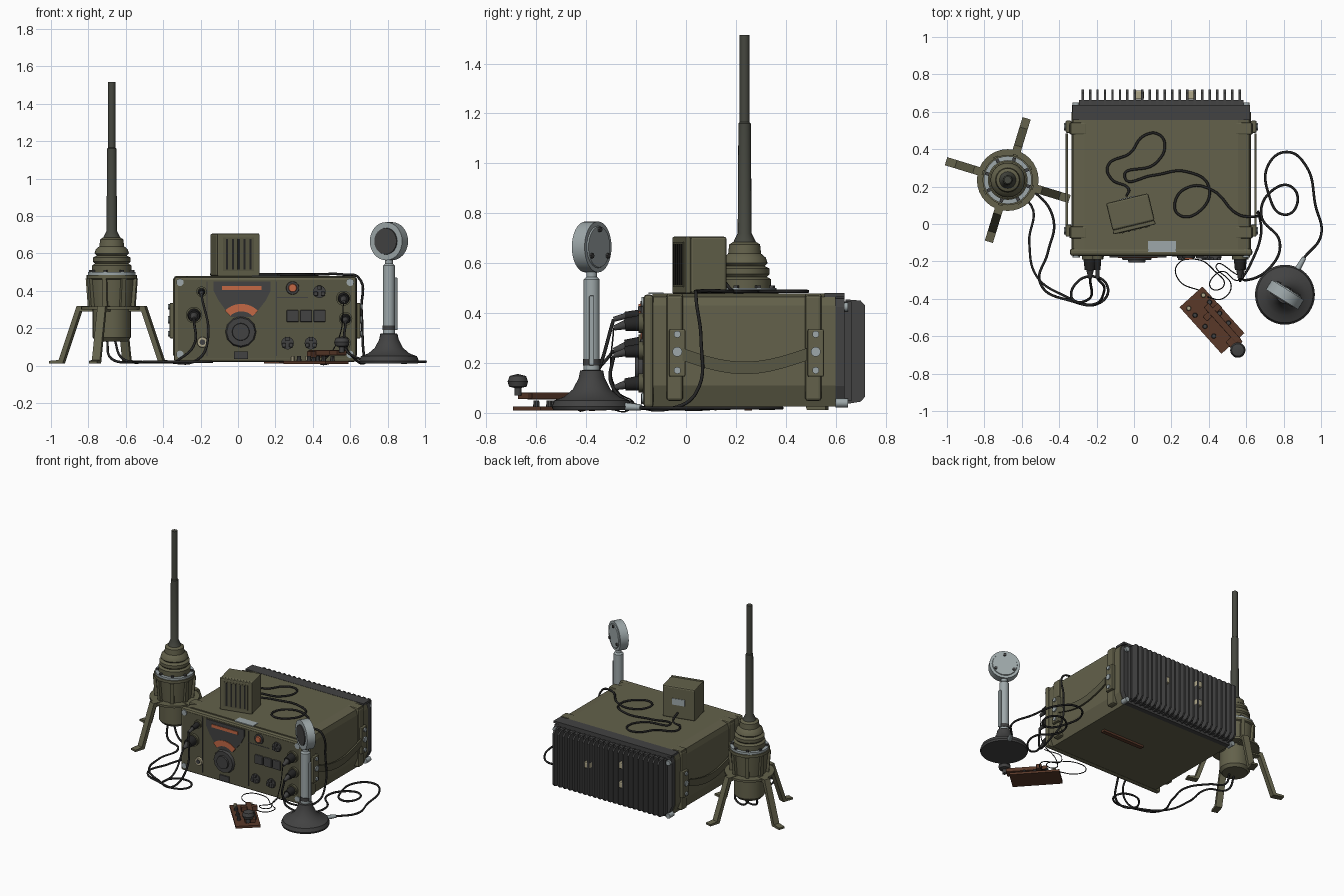
import bpy, bmesh
from math import sin, cos, radians, pi
from mathutils import Matrix, Vector

cube = bpy.data.objects.get("Cube")
if cube:
    bpy.data.objects.remove(cube)


def material(name, *rgb):
    m = bpy.data.materials.new(name)
    m.use_nodes = True
    m.diffuse_color = (*rgb, 1)
    m.node_tree.nodes["Principled BSDF"].inputs["Base Color"].default_value = (*rgb, 1)
    return m


olive = material("olive paint", .125, .12, .07)
panel = material("panel olive", .098, .095, .056)
dark = material("dark grey", .055, .055, .055)
rod = material("rod green grey", .06, .063, .05)
pale = material("pale blue grey", .34, .39, .40)
orange = material("orange glow", .55, .14, .06)
wood = material("brown wood", .10, .04, .022)
black = material("black rubber", .018, .018, .018)
brass = material("pale brass", .42, .38, .25)


def finish(name, bm, mat, mtx=None, smooth=False):
    bmesh.ops.recalc_face_normals(bm, faces=bm.faces)
    me = bpy.data.meshes.new(name)
    bm.to_mesh(me)
    bm.free()
    ob = bpy.data.objects.new(name, me)
    me.materials.append(mat)
    bpy.context.collection.objects.link(ob)
    if mtx is not None:
        ob.matrix_world = mtx
    if smooth:
        bpy.ops.object.select_all(action='DESELECT')
        ob.select_set(True)
        bpy.context.view_layer.objects.active = ob
        bpy.ops.object.shade_smooth_by_angle(angle=radians(35))
    return ob


def box(name, loc, size, mat, bevel=0, base=Matrix()):
    bm = bmesh.new()
    bmesh.ops.create_cube(bm, size=1)
    bmesh.ops.scale(bm, vec=size, verts=bm.verts)
    if bevel:
        bmesh.ops.bevel(bm, geom=bm.edges[:], offset=bevel, segments=2, profile=.5, affect='EDGES')
    return finish(name, bm, mat, base @ Matrix.Translation(loc))


def rod_between(name, a, b, r0, r1, mat, sides=20):
    a, b = Vector(a), Vector(b)
    bm = bmesh.new()
    bmesh.ops.create_cone(bm, cap_ends=True, segments=sides, radius1=r0, radius2=r1, depth=(b - a).length)
    q = (b - a).to_track_quat('Z', 'Y').to_matrix().to_4x4()
    return finish(name, bm, mat, Matrix.Translation((a + b) / 2) @ q, sides > 8)


def prism(name, pts, depth, mat, mtx):
    """Polygon in local XZ, extruded along local Y about the origin."""
    bm = bmesh.new()
    f = bm.faces.new([bm.verts.new((x, -depth / 2, z)) for x, z in pts])
    ext = bmesh.ops.extrude_face_region(bm, geom=[f])
    bmesh.ops.translate(bm, vec=(0, depth, 0), verts=[v for v in ext['geom'] if isinstance(v, bmesh.types.BMVert)])
    return finish(name, bm, mat, mtx)


def lathe(name, profile, loc, mat, steps=32):
    bm = bmesh.new()
    vs = [bm.verts.new((r, 0, z)) for r, z in profile]
    es = [bm.edges.new(p) for p in zip(vs, vs[1:])]
    bmesh.ops.spin(bm, geom=vs + es, cent=(0, 0, 0), axis=(0, 0, 1), angle=2 * pi, steps=steps, use_duplicate=False)
    bmesh.ops.remove_doubles(bm, verts=bm.verts, dist=.0005)
    return finish(name, bm, mat, Matrix.Translation(loc), True)


def cable(name, pts, r=.007):
    cu = bpy.data.curves.new(name, 'CURVE')
    cu.dimensions = '3D'
    cu.bevel_depth, cu.bevel_resolution, cu.resolution_u = r, 1, 8
    sp = cu.splines.new('BEZIER')
    sp.bezier_points.add(len(pts) - 1)
    for bp, p in zip(sp.bezier_points, pts):
        bp.co = p
        bp.handle_left_type = bp.handle_right_type = 'AUTO'
    cu.materials.append(black)
    bpy.context.collection.objects.link(bpy.data.objects.new(name, cu))


T = Matrix.Translation
CX = .145

# Radio case
half = [(.41, .478), (.47, .465), (.48, .43), (.48, .11), (.445, .025)]
section = half + [(-x, z) for x, z in reversed(half)]
prism("radio_case", section, .735, olive, T((CX, .2325, 0)))
box("front_frame", (CX, -.15, .247), (.975, .04, .455), olive, .014)
box("front_panel", (CX, -.169, .247), (.93, .006, .42), panel)
prism("rear_frame", [(x * .99, z * .985) for x, z in section], .035, dark, T((CX, .6175, 0)))
box("rear_top_plate", (CX, .595, .472), (.95, .08, .015), dark)
box("name_plate", (CX + .005, -.12, .479), (.15, .06, .006), pale)
box("case_foot_plate", (.31, .25, .018), (.34, .03, .016), wood)

# Side guards, brackets, straps
for s in (-1, 1):
    for y in (-.045, .51):
        box("side_guard", (CX + s * .467, y, .26), (.05, .065, .425), olive, .012)
        box("strap_bracket", (CX + s * .495, y + .01, .24), (.03, .065, .19), olive, .006)
        for z, r in ((.17, .014), (.245, .02), (.315, .014)):
            rod_between("bracket_bolt", (CX + s * .5, y + .01, z), (CX + s * .518, y + .01, z), r, r, pale, 12)
        box("top_guard", (CX + s * .44, y, .468), (.09, .065, .022), olive, .008)
    n = 10
    line = [(i / n * .5 - .25, .235 - .055 * sin(pi * i / n)) for i in range(n + 1)]
    strap = [(y, z + .025) for y, z in line] + [(y, z - .025) for y, z in reversed(line)]
    prism("carry_strap", strap, .012, panel, T((CX + s * .505, .235, 0)) @ Matrix.Rotation(pi / 2, 4, 'Z'))
    for z in (.06, .445):
        rod_between("front_corner_screw", (CX + s * .455, -.14, z), (CX + s * .455, -.178, z), .02, .02, pale, 12)
        rod_between("rear_corner_screw", (CX + s * .455, .6, z - .02), (CX + s * .455, .65, z - .02), .018, .018, pale, 12)

# Heat sink
box("heat_sink_plate", (CX, .645, .247), (.88, .035, .40), dark)
for i in range(22):
    x = CX - .42 + i * .04
    side = [(.64, .035), (.70, .045), (.718, .065), (.718, .43), (.70, .45), (.64, .455)]
    prism("heat_sink_fin", side, .013, dark, T((x, 0, 0)) @ Matrix.Rotation(pi / 2, 4, 'Z'))
for x, z in ((.03, .34), (.03, .20), (.30, .27)):
    box("rear_fixture", (x, .69, z), (.045, .05, .045), brass, .008)

# Front controls
F = -.175
dial = [(-.13, .45), (.175, .45), (.175, .4), (.15, .35), (.08, .26), (-.04, .26), (-.105, .35), (-.13, .4)]
prism("dial_plate", dial, .008, dark, T((.0, F, 0)))
box("scale_strip", (.02, F - .005, .414), (.21, .006, .022), orange)
arc = [(r * cos(radians(a)), r * sin(radians(a))) for r, angles in
       ((.125, range(45, 136, 10)), (.085, range(135, 44, -10))) for a in angles]
prism("dial_arc", arc, .006, orange, T((.018, F - .005, .205)))
rod_between("tuning_knob", (.015, F, .18), (.015, F - .018, .18), .083, .076, dark, 12)
rod_between("tuning_knob_cap", (.015, F, .18), (.015, F - .03, .18), .05, .045, dark, 16)
box("dial_latch", (.015, F, .055), (.075, .012, .04), dark)
rod_between("lamp_ring", (.292, F + .01, .415), (.292, F - .008, .415), .036, .034, dark)
rod_between("lamp", (.292, F, .415), (.292, F - .016, .415), .026, .02, orange)
for x in (-.165, .205):
    box("panel_seam", (x, -.172, .25), (.005, .004, .4), dark)
box("seam_step", (.29, -.172, .365), (.17, .004, .005), dark)
for x in (.292, .364, .436):
    box("push_button", (x, F, .265), (.064, .018, .064), dark, .005)
for x, z in ((.435, .395), (.265, .12), (.39, .12)):
    rod_between("selector_disc", (x, F + .01, z), (x, F - .006, z), .034, .034, dark, 16)
    for k in range(3):
        a = radians(90 + 120 * k)
        box("selector_lobe", (x + .022 * cos(a), F - .01, z + .022 * sin(a)), (.022, .016, .022), dark, .004)

# Plugs and sockets
for x, z, r in ((-.235, .27, .036), (-.195, .395, .02), (.565, .36, .032), (.575, .25, .028), (.565, .12, .03)):
    rod_between("socket_collar", (x, -.165, z), (x, -.19, z), r + .008, r + .008, panel)
    rod_between("plug", (x, -.18, z), (x, -.245, z - .006), r, r * .8, black)
    rod_between("plug_sleeve", (x, -.24, z - .006), (x, -.29, z - .02), r * .6, .01, dark)
rod_between("open_socket", (-.19, -.165, .125), (-.19, -.187, .125), .03, .027, brass)
rod_between("open_socket_hole", (-.19, -.18, .125), (-.19, -.189, .125), .015, .015, dark)

# Speaker on top of the case
S = T((-.017, .055, 0)) @ Matrix.Rotation(radians(13.5), 4, 'Z')
box("speaker_body", (0, .01, .592), (.232, .15, .228), olive, .01, S)
box("speaker_bezel", (0, -.075, .592), (.232, .022, .228), olive, .006, S)
box("speaker_grille", (.0, -.086, .595), (.17, .006, .18), panel, 0, S)
for i in range(5):
    box("grille_slot", (-.064 + i * .032, -.089, .595), (.011, .006, .165), black, 0, S)
box("speaker_label", (0, .086, .60), (.09, .006, .045), pale, 0, S)

# Antenna base with legs
A = T((-.675, .235, 0))
loc = (-.675, .235, 0)
lathe("antenna_cup", [(0, .13), (.085, .13), (.102, .15), (.102, .30), (.165, .30), (.165, .315), (.112, .315),
                      (.125, .46), (.135, .465), (.135, .485), (0, .485)], loc, olive)
lathe("antenna_flange", [(.09, .483), (.128, .483), (.128, .5), (.09, .5)], loc, pale)
lathe("antenna_bellows", [(0, .49), (.105, .49), (.106, .535), (.09, .545), (.1, .556), (.1, .578), (.08, .588),
                          (.092, .6), (.085, .622), (.066, .638), (.062, .675), (.046, .685), (0, .69)], loc, olive)
lathe("antenna_rod", [(0, .68), (.045, .685), (.028, .72), (.025, 1.16), (.02, 1.165), (.02, 1.515), (0, 1.515)], loc, rod, 16)
for k in range(8):
    R = A @ Matrix.Rotation(radians(-17 + 45 * k), 4, 'Z')
    prism("cup_rib", [(.095, .315), (.13, .315), (.142, .465), (.095, .465)], .025, olive, R)
    box("flange_bolt", (.115, 0, .503), (.018, .018, .014), dark, 0, R)
leg = [(.10, .29), (.10, .318), (.19, .318), (.29, .03), (.345, .025), (.345, .012), (.268, .012), (.172, .29)]
for k in range(4):
    prism("antenna_leg", leg, .045, olive, A @ Matrix.Rotation(radians(-17 + 90 * k), 4, 'Z'))

# Microphone
mx, my = .807, -.378
lathe("microphone_base", [(0, .012), (.155, .012), (.16, .025), (.15, .05), (.11, .065), (.075, .095),
                          (.052, .14), (.046, .17), (0, .175)], (mx, my, 0), dark, 40)
lathe("microphone_stem", [(0, .17), (.032, .17), (.032, .535), (.021, .545), (.021, .6), (0, .6)], (mx, my, 0), pale, 20)
rod_between("stem_joint", (mx, my, .19), (mx, my, .215), .035, .035, dark)
box("stem_switch", (mx + .038, my, .33), (.015, .02, .28), pale, .004)
c, n, t = Vector((mx, my, .665)), Vector((-.53, -.848, 0)), Vector((.848, -.53, 0))
rod_between("microphone_head", c - n * .03, c + n * .03, .102, .102, pale, 32)
rod_between("microphone_grille", c + n * .028, c + n * .036, .072, .07, dark, 24)
rod_between("microphone_back", c - n * .028, c - n * .036, .085, .082, pale, 24)
for k in range(3):
    p = c + .07 * (t * cos(radians(90 + 120 * k)) + Vector((0, 0, sin(radians(90 + 120 * k)))))
    rod_between("back_bolt", p - n * .03, p - n * .044, .011, .011, dark, 8)
rod_between("microphone_plug", (.875, -.24, .025), (.91, -.18, .022), .016, .012, pale, 12)

# Telegraph key
K = T((.417, -.514, 0)) @ Matrix.Rotation(radians(-48), 4, 'Z')
box("key_base", (0, 0, .017), (.335, .165, .016), wood, 0, K)
box("key_lever", (.05, .03, .068), (.26, .035, .028), wood, .004, K)
box("key_bridge", (-.03, .03, .06), (.035, .11, .035), wood, .004, K)
box("key_arm", (.165, .01, .068), (.06, .07, .026), wood, .004, K)
for x in (-.13, -.08, .0, .07):
    for y in (-.05, .055):
        rod_between("key_terminal", K @ Vector((x, y, .02)), K @ Vector((x, y, .05)), .014, .011, brass if x < -.1 else dark, 10)
lathe("key_knob", [(0, .07), (.014, .07), (.014, .1), (.035, .105), (.041, .125), (.033, .148), (0, .156)],
      (.555, -.674, 0), dark, 20)

# Cables
top = [(-.04, .15), (-.03, .19), (-.12, .24), (-.14, .31), (-.02, .38), (.05, .47), (.13, .48), (.165, .42), (.11, .32),
       (-.05, .25), (.1, .26), (.28, .28), (.4, .2), (.34, .06), (.24, .05), (.22, .12), (.3, .2), (.42, .18), (.56, .05)]
cable("speaker_cable", [(x, y, .487 if i else .53) for i, (x, y) in enumerate(top)] +
      [(.645, .04, .47), (.66, .06, .3), (.67, .04, .08), (.68, -.05, .02), (.62, -.22, .04), (.57, -.3, .12), (.575, -.29, .23)])
floor = [(.91, -.18), (1.0, -.06), (.97, .1), (.92, .31), (.82, .385), (.72, .32), (.72, .16), (.8, .05), (.87, .1),
         (.84, .2), (.74, .18), (.68, .05), (.78, -.1), (.73, -.23)]
cable("microphone_cable", [(x, y, .02) for x, y in floor] + [(.6, -.3, .06), (.565, -.285, .1)])
loop = [(-.52, .16), (-.43, .02), (-.46, -.15), (-.55, -.08), (-.5, -.32), (-.34, -.41), (-.18, -.42), (-.14, -.34), (-.22, -.28),
        (-.32, -.33), (-.33, -.4)]
cable("antenna_cable", [(-.66, .2, .14), (-.62, .2, .04)] + [(x, y, .02) for i, (x, y) in enumerate(loop) if i != 3] +
      [(-.24, -.4, .1), (-.235, -.29, .25)])
cable("antenna_control_cable", [(-.7, .2, .14), (-.68, .16, .04), (-.55, .1, .018), (-.56, -.1, .018), (-.52, -.28, .018),
                                (-.38, -.38, .018), (-.22, -.43, .03), (-.16, -.36, .15), (-.195, -.29, .375)])
wire = [(.36, -.36), (.24, -.3), (.23, -.22), (.34, -.19), (.43, -.25), (.48, -.33), (.41, -.34), (.45, -.26)]
cable("key_wire", [(x, y, .02) for x, y in wire] + [(.54, -.3, .15), (.565, -.29, .34)], .003)
cable("key_return_wire", [(.39, -.39, .03), (.47, -.4, .02), (.52, -.33, .02), (.44, -.22, .02), (.55, -.27, .08)], .003)
